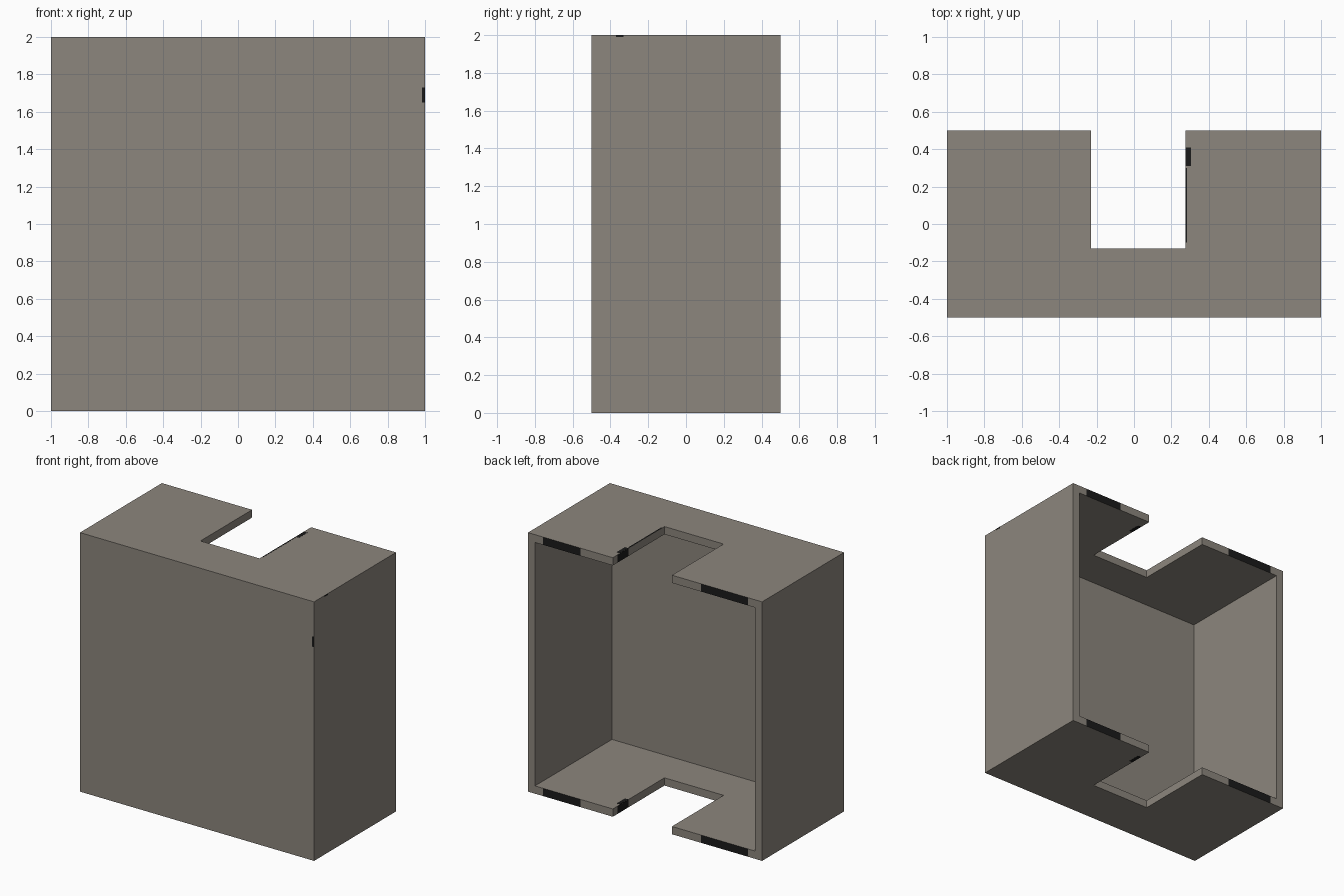
import bpy, bmesh
from mathutils import Vector

if "Cube" in bpy.data.objects:
    bpy.data.objects.remove(bpy.data.objects["Cube"])


def material(name, rgb):
    m = bpy.data.materials.new(name)
    m.diffuse_color = (*rgb, 1)
    m.use_nodes = True
    m.node_tree.nodes["Principled BSDF"].inputs["Base Color"].default_value = m.diffuse_color
    return m


grey = material("warm grey", (0.262, 0.238, 0.205))
black = material("dark scuff", (0.011, 0.011, 0.011))

T = 0.06                               # wall thickness
SX0, SX1, SY = -0.23, 0.275, -0.13     # cable slot limits


def box(name, lo, hi, mat=grey):
    bm = bmesh.new()
    bmesh.ops.create_cube(bm, size=1)
    lo, hi = Vector(lo), Vector(hi)
    for v in bm.verts:
        v.co = (lo + hi) / 2 + v.co * (hi - lo)
    me = bpy.data.meshes.new(name)
    bm.to_mesh(me)
    bm.free()
    me.materials.append(mat)
    ob = bpy.data.objects.new(name, me)
    bpy.context.collection.objects.link(ob)
    return ob


# open-backed shell with a slot through the top and bottom panels
shell = box("cabinet_shell", (-1, -0.5, 0), (1, 0.5, 2))
cutters = [box("cavity_cutter", (-1 + T, -0.5 + T, T), (1 - T, 0.7, 2 - T)),
           box("slot_cutter", (SX0, SY, -0.2), (SX1, 0.8, 2.2))]
for c in cutters:
    c.hide_render = True
    mod = shell.modifiers.new(c.name, 'BOOLEAN')
    mod.operation = 'DIFFERENCE'
    mod.solver = 'EXACT'
    mod.object = c
dg = bpy.context.evaluated_depsgraph_get()
mesh = bpy.data.meshes.new_from_object(shell.evaluated_get(dg))
shell.modifiers.clear()
shell.data = mesh
for c in cutters:
    bpy.data.objects.remove(c)
mesh.materials.clear()
mesh.materials.append(grey)
mesh.materials.append(black)

# dark patches on the panel edges: split the faces, then colour by position
bm = bmesh.new()
bm.from_mesh(mesh)


def is_rim(f):
    return f.normal.y > 0.9 and f.calc_center_median().y > 0.49


def is_slot_side(f):
    return f.normal.x < -0.9 and abs(f.calc_center_median().x - SX1) < 0.01


def split(test, co, no):
    bm.normal_update()
    faces = [f for f in bm.faces if test(f)]
    geom = faces + list({e for f in faces for e in f.edges}) \
        + list({v for f in faces for v in f.verts})
    bmesh.ops.bisect_plane(bm, geom=geom, plane_co=co, plane_no=no, dist=1e-5)


RIM = [(-0.88, -0.48), (0.55, 0.87)]
SIDE = (0.31, 0.44)
for x in RIM[0] + RIM[1]:
    split(is_rim, (x, 0, 0), (1, 0, 0))
for y in SIDE:
    split(is_slot_side, (0, y, 0), (0, 1, 0))
bm.normal_update()
for f in bm.faces:
    b = [v.co for v in f.verts]
    xs, ys = [v.x for v in b], [v.y for v in b]
    rim = is_rim(f) and any(min(xs) > a - 0.01 and max(xs) < c + 0.01 for a, c in RIM)
    side = is_slot_side(f) and min(ys) > SIDE[0] - 0.01 and max(ys) < SIDE[1] + 0.01
    f.material_index = 1 if rim or side else 0
    f.smooth = False
bm.to_mesh(mesh)
bm.free()

# small scuffs beside the slot, on both faces of both panels
E = 0.001
for i, z in enumerate((0, T, 2 - T, 2)):
    box(f"slot_scuff_{i}", (SX1 + E, 0.31, z - E), (0.305, 0.41, z + E), black)
box("slot_edge_scuff", (SX1 + E, -0.1, 2 - E), (0.284, 0.3, 2 + E), black)
# scuff on the front right corner
box("front_corner_scuff", (0.985, -0.5 - E, 1.65), (1, -0.5 + E, 1.73), black)
box("right_top_scuff", (1 - E, -0.37, 1.99), (1 + E, -0.33, 2), black)
